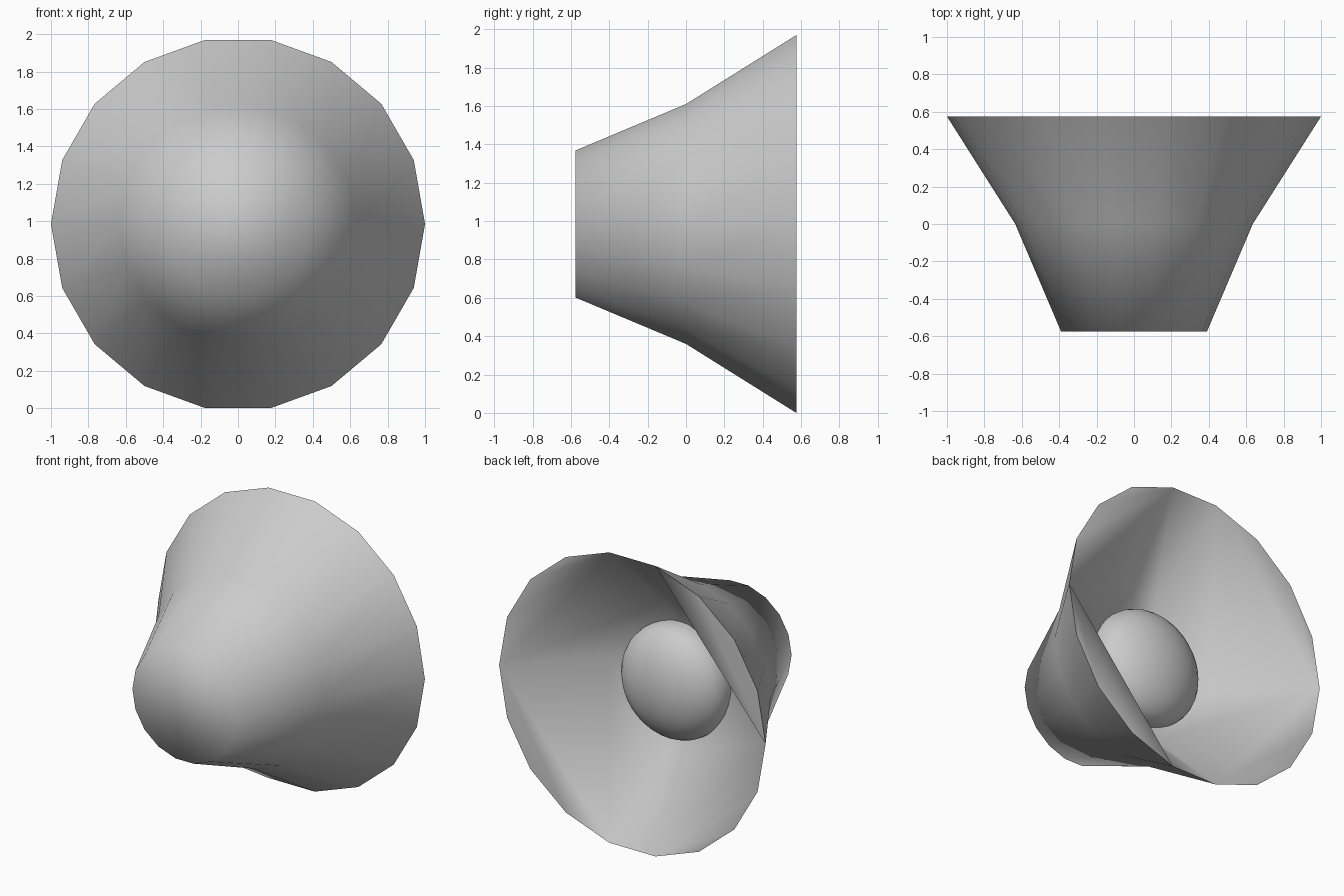
import bpy, bmesh, math

if "Cube" in bpy.data.objects:
    bpy.data.objects.remove(bpy.data.objects["Cube"])

CZ = 0.985      # height of the axis
N = 18          # sides of the horn


def point(bm, r, deg, y, cz=CZ):
    a = math.radians(deg)
    return bm.verts.new((r * math.cos(a), y, cz + r * math.sin(a)))


def ring(bm, r, y, n=N, cz=CZ):
    return [point(bm, r, 360 * i / n, y, cz) for i in range(n)]


def bridge(bm, a, b):
    n = len(a)
    for i in range(n):
        j = (i + 1) % n
        bm.faces.new((a[i], a[j], b[j], b[i]))


def finish(bm, name, angle):
    bmesh.ops.recalc_face_normals(bm, faces=bm.faces)
    me = bpy.data.meshes.new(name)
    bm.to_mesh(me)
    bm.free()
    ob = bpy.data.objects.new(name, me)
    bpy.context.collection.objects.link(ob)
    bpy.ops.object.select_all(action='DESELECT')
    bpy.context.view_layer.objects.active = ob
    ob.select_set(True)
    bpy.ops.object.shade_smooth_by_angle(angle=math.radians(angle))


# Horn: front cap, flared outside
bm = bmesh.new()
front = ring(bm, 0.39, -0.575)
middle = ring(bm, 0.635, 0.0)
rim = ring(bm, 1.0, 0.575)
bm.faces.new(front)
bridge(bm, front, middle)
bridge(bm, middle, rim)

# Flat rim segments between the corners of a six-sided opening
corners = (0, 4, 5, 9, 13, 14)
for p, q in zip(corners, corners[1:] + (18,)):
    if q - p > 1:
        bm.faces.new([rim[i % N] for i in range(p, q + 1)])

# Six-sided inner funnel running down to a point behind the dome
funnel_top = [rim[i] for i in corners]
funnel_low = [point(bm, 0.5, 20 * i, 0.1) for i in corners]
bridge(bm, funnel_top, funnel_low)
tip = point(bm, 0, 0, -0.05)
for i in range(6):
    bm.faces.new((funnel_low[i], funnel_low[(i + 1) % 6], tip))
finish(bm, "horn", 75)

# Dome in the middle of the opening
bm = bmesh.new()
DZ = 0.965
base = ring(bm, 0.385, 0.0, 36, DZ)
prev = ring(bm, 0.385, 0.1, 36, DZ)
bm.faces.new(base)
bridge(bm, base, prev)
for k in range(1, 9):
    t = k / 9 * math.pi / 2
    cur = ring(bm, 0.385 * math.cos(t), 0.1 + 0.23 * math.sin(t), 36, DZ)
    bridge(bm, prev, cur)
    prev = cur
top = point(bm, 0, 0, 0.33, DZ)
for i in range(36):
    bm.faces.new((prev[i], prev[(i + 1) % 36], top))
finish(bm, "dome", 60)
